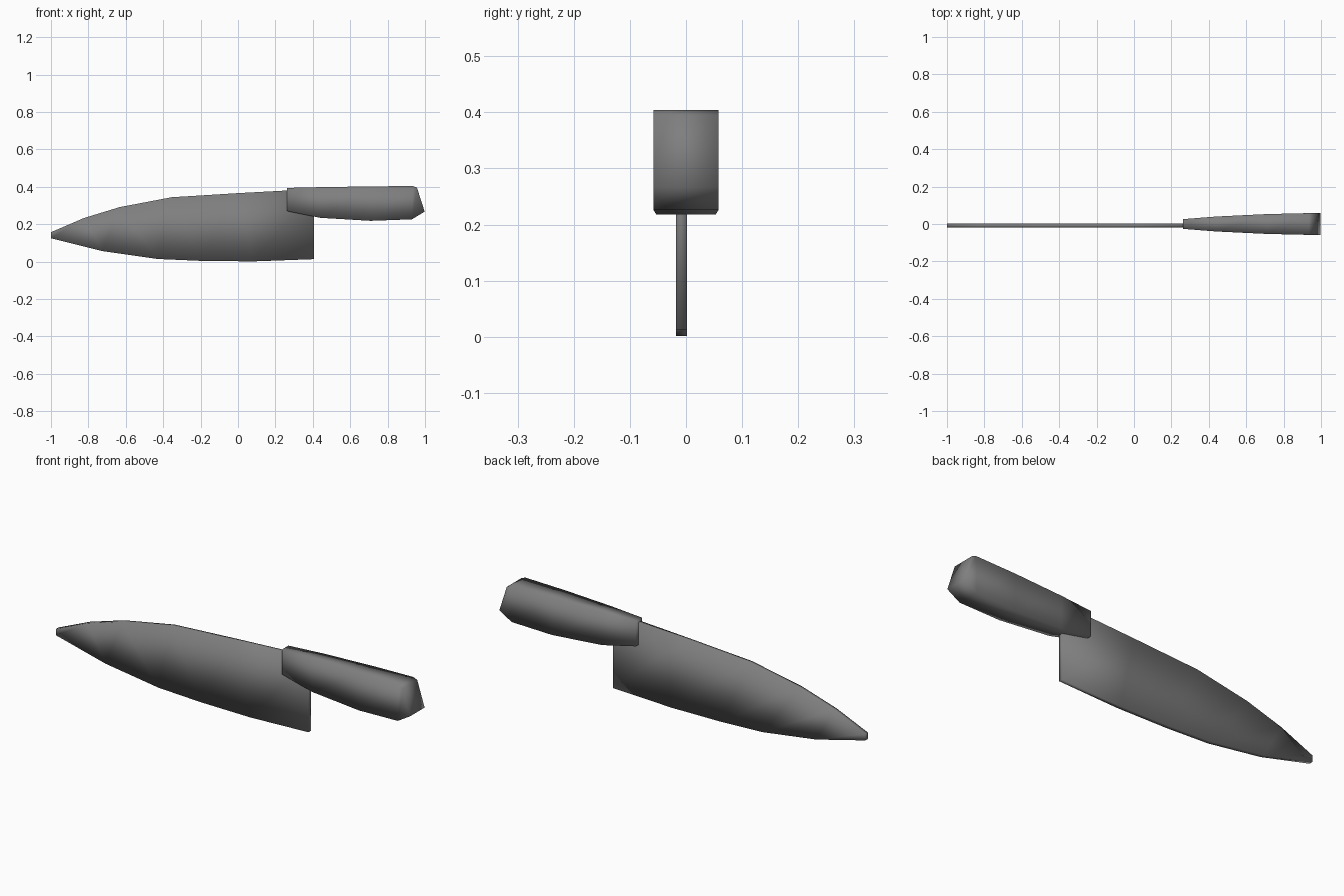
import bpy
import bmesh

if "Cube" in bpy.data.objects:
    bpy.data.objects.remove(bpy.data.objects["Cube"])

# One flat grey for the whole knife
grey = bpy.data.materials.new("grey")
grey.use_nodes = True
colour = (0.21, 0.21, 0.21, 1)
grey.diffuse_color = colour
grey.node_tree.nodes["Principled BSDF"].inputs["Base Color"].default_value = colour


def loft(name, stations):
    """Skin four-cornered rings; station = (top x, top z, bottom x, bottom z, y min, y max)."""
    bm = bmesh.new()
    rings = []
    for tx, tz, bx, bz, y0, y1 in stations:
        corners = [(tx, y0, tz), (tx, y1, tz), (bx, y1, bz), (bx, y0, bz)]
        rings.append([bm.verts.new(c) for c in corners])
    for a, b in zip(rings, rings[1:]):
        for i in range(4):
            j = (i + 1) % 4
            bm.faces.new((a[i], a[j], b[j], b[i]))
    bm.faces.new(rings[0])
    bm.faces.new(rings[-1])
    bmesh.ops.recalc_face_normals(bm, faces=bm.faces)
    for f in bm.faces:
        f.smooth = True
    mesh = bpy.data.meshes.new(name)
    bm.to_mesh(mesh)
    bm.free()
    mesh.materials.append(grey)
    obj = bpy.data.objects.new(name, mesh)
    bpy.context.collection.objects.link(obj)
    return obj


# Blade: constant thickness, spine paired with cutting edge from tip to heel
spine_and_edge = [
    (-1.0, 0.157, -1.0, 0.125),
    (-0.826, 0.232, -0.725, 0.056),
    (-0.634, 0.291, -0.43, 0.014),
    (-0.355, 0.344, -0.2, 0.004),
    (0.0, 0.366, 0.08, 0.001),
    (0.405, 0.388, 0.405, 0.013),
]
loft("blade", [s + (-0.018, 0.002) for s in spine_and_edge])

# Handle: widens toward the slanted butt
handle_profile = [
    (0.262, 0.394, 0.262, 0.27, 0.026),
    (0.44, 0.398, 0.44, 0.234, 0.040),
    (0.71, 0.402, 0.71, 0.218, 0.053),
    (0.935, 0.404, 0.93, 0.226, 0.058),
    (0.957, 0.395, 0.998, 0.267, 0.058),
]
loft("handle", [s[:4] + (-s[4], s[4]) for s in handle_profile])
